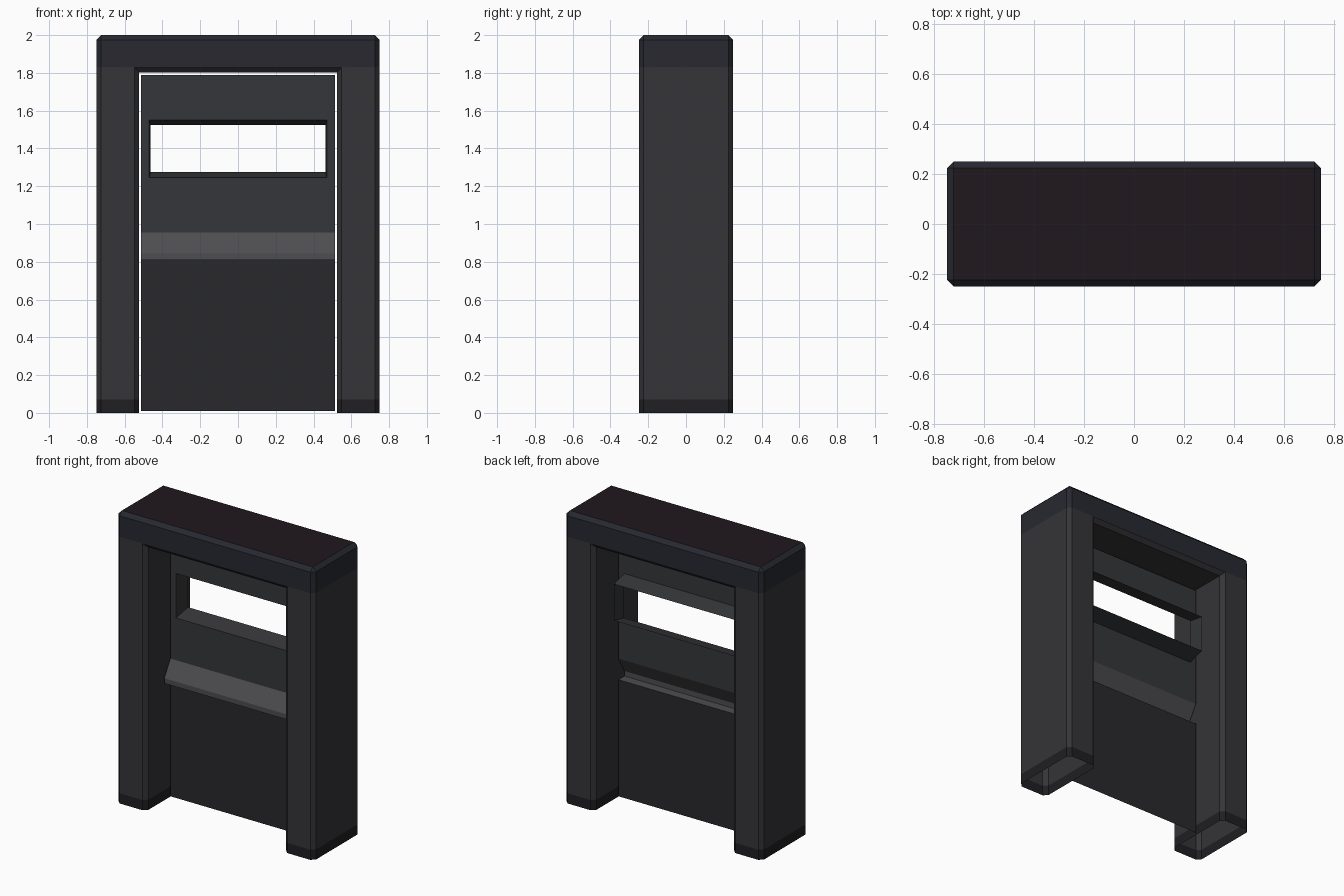
import bpy, bmesh

if "Cube" in bpy.data.objects:
    bpy.data.objects.remove(bpy.data.objects["Cube"])


def mat(name, r, g, b):
    m = bpy.data.materials.new(name)
    m.diffuse_color = (r, g, b, 1)
    m.use_nodes = True
    m.node_tree.nodes["Principled BSDF"].inputs["Base Color"].default_value = m.diffuse_color
    return m


FRAME = mat("dark_grey", 0.035, 0.035, 0.04)
HEAD = mat("blue_black", 0.021, 0.022, 0.030)
FOOT = mat("foot_black", 0.014, 0.013, 0.015)
TOP = mat("plum_black", 0.014, 0.009, 0.013)
PANEL = mat("panel_grey", 0.036, 0.037, 0.041)
LOWER = mat("lower_panel_grey", 0.022, 0.022, 0.025)
LEDGE = mat("ledge_grey", 0.075, 0.075, 0.08)


def add_object(name, bm, mats):
    me = bpy.data.meshes.new(name)
    bm.to_mesh(me)
    bm.free()
    for m in mats:
        me.materials.append(m)
    ob = bpy.data.objects.new(name, me)
    bpy.context.collection.objects.link(ob)
    return ob


# Door frame: extruded arch with chamfered edges and open feet
bm = bmesh.new()
W, D, H, IW, IH = 0.75, 0.25, 2.0, 0.523, 1.802
arch = [(-W, 0), (-IW, 0), (-IW, IH), (IW, IH), (IW, 0), (W, 0), (W, H), (-W, H)]
face = bm.faces.new([bm.verts.new((x, -D, z)) for x, z in arch])
ext = bmesh.ops.extrude_face_region(bm, geom=[face], use_keep_orig=True)
for v in ext["geom"]:
    if isinstance(v, bmesh.types.BMVert):
        v.co.y = D
bmesh.ops.recalc_face_normals(bm, faces=bm.faces[:])


def chamfered(e):
    a, b = e.verts[0].co, e.verts[1].co
    on_floor = a.z < 1e-4 and b.z < 1e-4
    inner_corner = abs(a.y - b.y) > 0.1 and abs(a.x) < 0.6
    return not (on_floor or inner_corner)


bmesh.ops.bevel(bm, geom=[e for e in bm.edges if chamfered(e)], offset=0.026,
                offset_type='OFFSET', segments=1, profile=0.5, affect='EDGES')
bmesh.ops.delete(bm, geom=[f for f in bm.faces if f.calc_center_median().z < 1e-3],
                 context='FACES_ONLY')
for z in (0.07, 1.83):
    bmesh.ops.bisect_plane(bm, geom=bm.verts[:] + bm.edges[:] + bm.faces[:],
                           plane_co=(0, 0, z), plane_no=(0, 0, 1))
for f in bm.faces:
    z = f.calc_center_median().z
    f.material_index = 3 if f.normal.z > 0.9 else 2 if z < 0.07 else 1 if z > 1.83 else 0
add_object("door_frame", bm, [FRAME, HEAD, FOOT, TOP])

# Upper door panel: thin sheet whose window opening tapers back as a tunnel
DW = 0.514
bm = bmesh.new()
loops = []
for hw, z0, z1, y in [(DW, 0.955, 1.79, 0), (0.47, 1.245, 1.55, 0), (0.463, 1.275, 1.525, 0.12)]:
    loops.append([bm.verts.new(p) for p in
                  [(-hw, y, z0), (hw, y, z0), (hw, y, z1), (-hw, y, z1)]])
for a, b in zip(loops, loops[1:]):
    for i in range(4):
        j = (i + 1) % 4
        bm.faces.new((a[i], a[j], b[j], b[i]))
add_object("upper_door_panel", bm, [PANEL])


# Folded sheets running across the door
def sheet(name, profile, material):
    bm = bmesh.new()
    rows = [[bm.verts.new((x, y, z)) for x in (-DW, DW)] for y, z in profile]
    for lo, hi in zip(rows, rows[1:]):
        bm.faces.new((lo[0], lo[1], hi[1], hi[0]))
    return add_object(name, bm, [material])


sheet("door_ledge", [(0, 0.81), (-0.065, 0.81), (-0.065, 0.845), (0, 0.955)], LEDGE)
sheet("lower_door_panel", [(0, 0.01), (0, 0.81)], LOWER)
